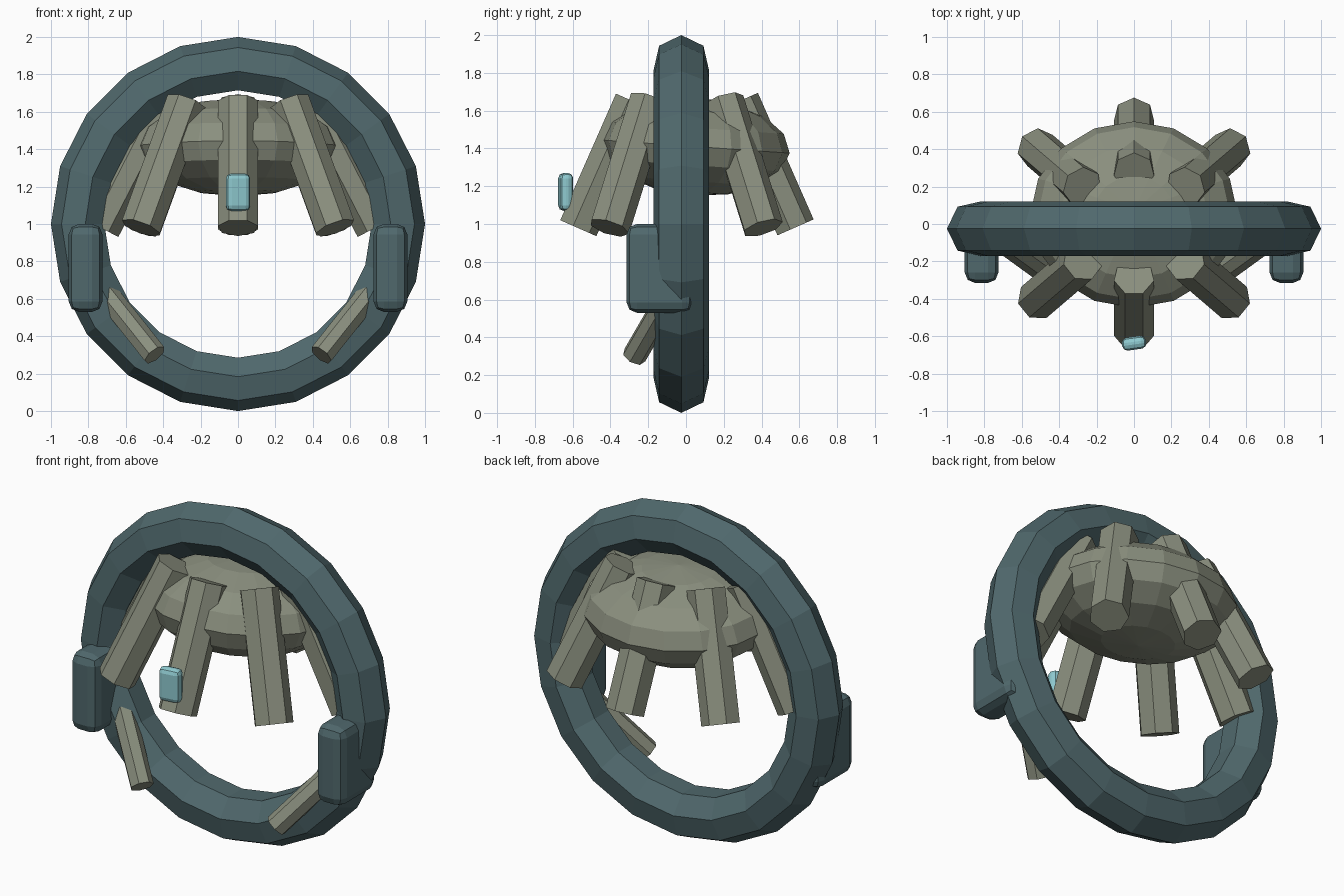
import bpy
from math import pi, radians, sin, cos
from mathutils import Vector

cube = bpy.data.objects.get("Cube")
if cube:
    bpy.data.objects.remove(cube, do_unlink=True)


def make_material(name, rgb):
    mat = bpy.data.materials.new(name)
    mat.use_nodes = True
    mat.diffuse_color = (*rgb, 1)
    bsdf = mat.node_tree.nodes["Principled BSDF"]
    bsdf.inputs["Base Color"].default_value = (*rgb, 1)
    bsdf.inputs["Roughness"].default_value = 0.8
    return mat


TEAL = make_material("dark_teal", (0.08, 0.14, 0.152))
STONE = make_material("grey_green", (0.255, 0.275, 0.21))
CYAN = make_material("pale_cyan", (0.27, 0.58, 0.62))


def finish(name, mat):
    obj = bpy.context.object
    obj.name = name
    obj.data.materials.append(mat)
    return obj


def rod(name, top, bottom, radius, mat):
    """Seven-sided rod between two points."""
    top, bottom = Vector(top), Vector(bottom)
    axis = top - bottom
    turn = Vector((0, 0, 1)).rotation_difference(axis)
    bpy.ops.mesh.primitive_cylinder_add(
        vertices=7, radius=radius, depth=axis.length,
        location=(top + bottom) / 2, rotation=turn.to_euler())
    return finish(name, mat)


def rounded_box(name, center, size, bevel, mat, spin=0):
    bpy.ops.mesh.primitive_cube_add(size=1, location=center, rotation=(0, 0, spin))
    obj = finish(name, mat)
    obj.scale = size
    bpy.ops.object.transform_apply(location=False, rotation=False, scale=True)
    mod = obj.modifiers.new("rounding", 'BEVEL')
    mod.width = bevel
    mod.segments = 2
    return obj


# Large upright ring
bpy.ops.mesh.primitive_torus_add(
    major_segments=20, minor_segments=7, major_radius=0.85, minor_radius=0.15,
    location=(0, -0.025, 1), rotation=(pi / 2, 0, 0))
finish("ring", TEAL)

# Flattened body hanging inside the ring
bpy.ops.mesh.primitive_uv_sphere_add(
    segments=16, ring_count=8, radius=1,
    location=(0, 0.05, 1.41), rotation=(radians(-4), 0, 0))
body = finish("body", STONE)
body.scale = (0.555, 0.5, 0.26)

# Eight splayed legs through the body
for i in range(8):
    a = i * pi / 4
    rod(f"leg_{i + 1}",
        (0.39 * cos(a), 0.28 * sin(a), 1.65),
        (0.735 * cos(a), 0.575 * sin(a), 0.98), 0.11, STONE)

# Side pods and small arms on the ring
for side, s in (("left", 1), ("right", -1)):
    rounded_box(f"{side}_pod", (s * 0.815, -0.14, 0.765),
                (0.18, 0.35, 0.47), 0.055, TEAL)
    rod(f"{side}_arm", (s * 0.7, -0.09, 0.62),
        (s * 0.445, -0.275, 0.3), 0.066, STONE)

# Front lamp
rounded_box("lamp", (0, -0.637, 1.17), (0.13, 0.07, 0.2), 0.028, CYAN, radians(8))
